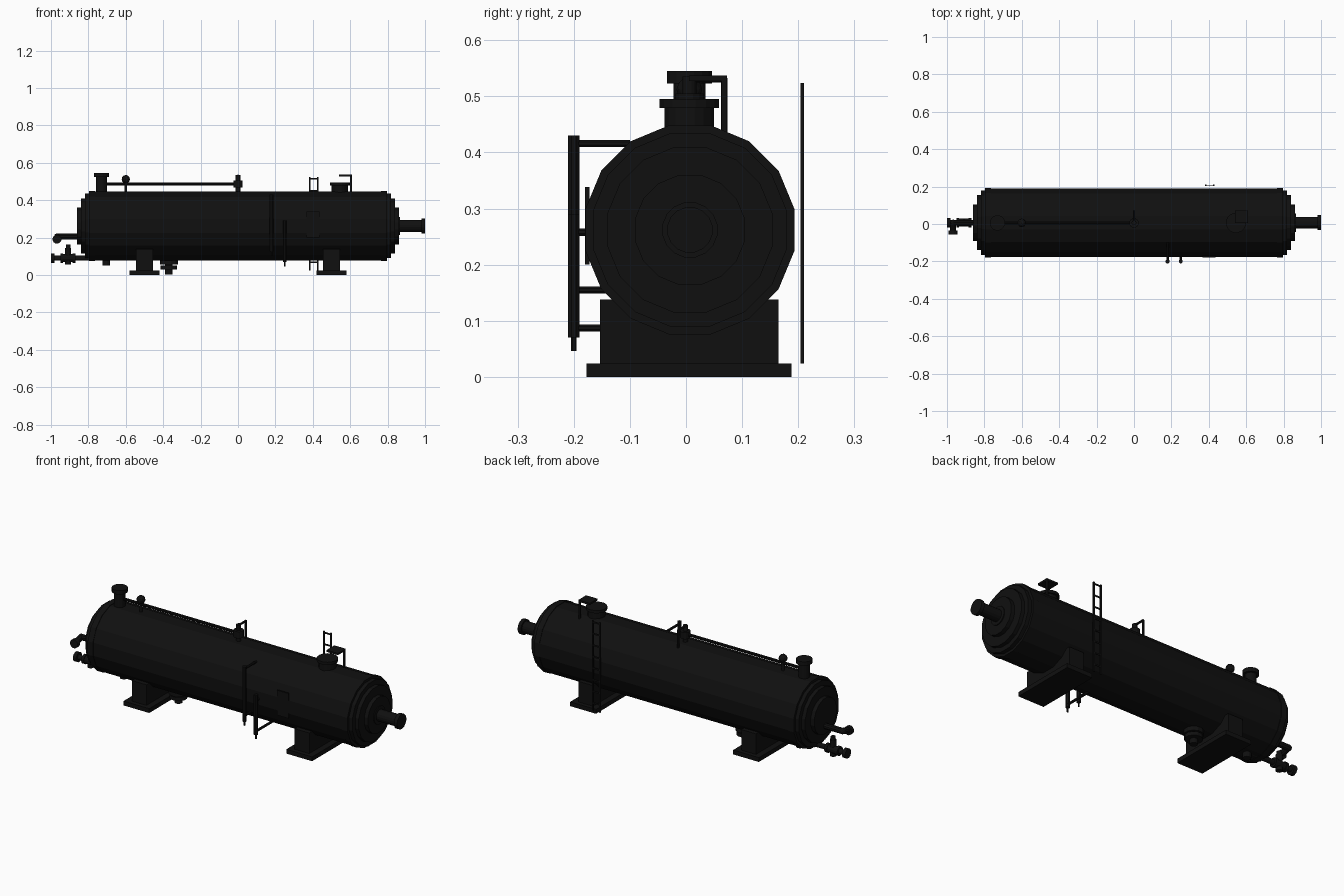
import bpy, bmesh, math
from mathutils import Vector, Matrix

cube = bpy.data.objects.get("Cube")
if cube:
    bpy.data.objects.remove(cube)

black = bpy.data.materials.new("black paint")
black.use_nodes = True
COLOUR = (0.005, 0.005, 0.005, 1)
black.diffuse_color = COLOUR
black.node_tree.nodes["Principled BSDF"].inputs["Base Color"].default_value = COLOUR

CY, CZ = 0.007, 0.262      # tank axis


def finish(name, bm):
    mesh = bpy.data.meshes.new(name)
    bm.to_mesh(mesh)
    bm.free()
    mesh.materials.append(black)
    obj = bpy.data.objects.new(name, mesh)
    bpy.context.collection.objects.link(obj)
    return obj


def add_rod(bm, a, b, r, sides=12):
    """Closed prism between two points, with flats facing the axes."""
    a, b = Vector(a), Vector(b)
    axis = b - a
    turn = Vector((0, 0, 1)).rotation_difference(axis).to_matrix().to_4x4()
    m = Matrix.Translation((a + b) / 2) @ turn @ Matrix.Rotation(math.pi / sides, 4, 'Z')
    bmesh.ops.create_cone(bm, cap_ends=True, segments=sides, radius1=r, radius2=r,
                          depth=axis.length, matrix=m)


def rods(name, parts, sides=12):
    bm = bmesh.new()
    for a, b, r in parts:
        add_rod(bm, a, b, r, sides)
    return finish(name, bm)


def stack(name, origin, direction, layers, sides=12):
    """Coaxial discs given as (start, end, radius) along a direction."""
    o, d = Vector(origin), Vector(direction)
    return rods(name, [(o + d * s, o + d * e, r) for s, e, r in layers], sides)


def box(name, x, y, z):
    bm = bmesh.new()
    size = [q[1] - q[0] for q in (x, y, z)]
    mid = [(q[1] + q[0]) / 2 for q in (x, y, z)]
    bmesh.ops.create_cube(bm, size=1, matrix=Matrix.Translation(mid) @ Matrix.Diagonal((*size, 1)))
    return finish(name, bm)


def pipe(name, points, r, sides=10):
    """Pipe run with a ball joint at each inner corner."""
    bm = bmesh.new()
    for a, b in zip(points, points[1:]):
        add_rod(bm, a, b, r, sides)
    for p in points[1:-1]:
        bmesh.ops.create_icosphere(bm, subdivisions=2, radius=r * 1.05,
                                   matrix=Matrix.Translation(p))
    return finish(name, bm)


# Tank shell with stepped heads
stack("tank_shell", (0, CY, CZ), (1, 0, 0), [(-0.78, 0.78, 0.187)], 16)
for side, sx in (("left", 1), ("right", -1)):
    stack(side + "_head", (0, CY, CZ), (sx, 0, 0),
          [(0.765, 0.797, 0.19), (0.79, 0.818, 0.176),
           (0.81, 0.839, 0.15), (0.83, 0.861, 0.1)], 16)
stack("end_nozzle", (0, CY, CZ), (1, 0, 0),
      [(0.85, 0.866, 0.05), (0.85, 0.99, 0.032), (0.98, 1.0, 0.041)], 16)

# Saddle supports
for side, x in (("left", 0.5), ("right", -0.5)):
    box(side + "_saddle_base", (x - 0.079, x + 0.079), (-0.177, 0.188), (0, 0.024))
    box(side + "_saddle_web", (x - 0.045, x + 0.045), (-0.153, 0.165), (0.02, 0.138))

# Top nozzle, manway and its lifting arm
stack("top_nozzle", (-0.73, 0.006, 0), (0, 0, 1),
      [(0.42, 0.53, 0.029), (0.523, 0.545, 0.041)], 16)
stack("manway", (0.545, 0.006, 0), (0, 0, 1),
      [(0.42, 0.485, 0.045), (0.479, 0.495, 0.054)], 16)
box("manway_arm", (0.54, 0.61, ), (0.005, 0.073), (0.527, 0.537))
box("manway_post", (0.6, 0.61), (0.063, 0.073), (0.42, 0.53))

# Thin pipe along the top, its valve and gauge
pipe("top_pipe", [(-0.72, 0.006, 0.487), (0, 0.006, 0.487)], 0.008)
stack("top_valve", (0, 0.006, 0), (0, 0, 1),
      [(0.42, 0.535, 0.013), (0.468, 0.505, 0.026)])
pipe("vent_pipe", [(0, 0.006, 0.53), (0, 0.068, 0.53), (0, 0.068, 0.42)], 0.006)
gauge_bm = bmesh.new()
add_rod(gauge_bm, (-0.6, 0.006, 0.43), (-0.6, 0.006, 0.5), 0.008)
bmesh.ops.create_icosphere(gauge_bm, subdivisions=2, radius=0.023,
                           matrix=Matrix.Translation((-0.6, 0.006, 0.512)))
finish("gauge", gauge_bm)

# Upper end pipe, turning forward to a flange
pipe("upper_end_pipe", [(-0.84, CY, 0.206), (-0.967, CY, 0.206), (-0.967, -0.05, 0.192)], 0.016)
rods("upper_end_flange", [((-0.968, -0.036, 0.191), (-0.968, -0.057, 0.191), 0.024)])

# Lower drain line with valve and outlet flange
stack("drain_line", (0, CY, 0.09), (-1, 0, 0),
      [(0.7, 0.99, 0.014), (0.98, 1.0, 0.027), (0.935, 0.95, 0.026),
       (0.87, 0.885, 0.026), (0.88, 0.94, 0.022)])
stack("drain_valve", (-0.908, CY, 0), (0, 0, 1),
      [(0.055, 0.145, 0.017), (0.14, 0.162, 0.013)])
stack("drain_elbow", (-0.705, CY, 0), (0, 0, 1), [(0.05, 0.1, 0.021)])

# Bottom nozzle
stack("bottom_nozzle", (-0.37, CY, 0), (0, 0, 1),
      [(0.003, 0.1, 0.02), (0.03, 0.05, 0.046), (0.055, 0.078, 0.05)])

# Level tubes on the front with stubs into the shell
for name, x, low, high, stubs in (
        ("upper_level_tube", 0.18, 0.125, 0.43, ((0.416, -0.1), (0.155, -0.12))),
        ("lower_level_tube", 0.25, 0.07, 0.29, ((0.258, -0.17), (0.087, -0.04)))):
    parts = [((x, -0.2, low), (x, -0.2, high), 0.0115),
             ((x, -0.2, low - 0.024), (x, -0.2, low), 0.005)]
    parts += [((x, -0.2, z), (x, y, z), 0.007) for z, y in stubs]
    rods(name, parts, 8)

# Name plate
box("name_plate", (0.365, 0.435), (-0.18, -0.172), (0.2, 0.338))

# Ladder behind the tank
for side, x in (("left", 0.427), ("right", 0.383)):
    box(side + "_ladder_rail", (x - 0.004, x + 0.004), (0.204, 0.21), (0.024, 0.524))
for i in range(8):
    z = 0.067 + i * 0.064
    box("ladder_rung", (0.383, 0.427), (0.205, 0.209), (z - 0.004, z + 0.004))
